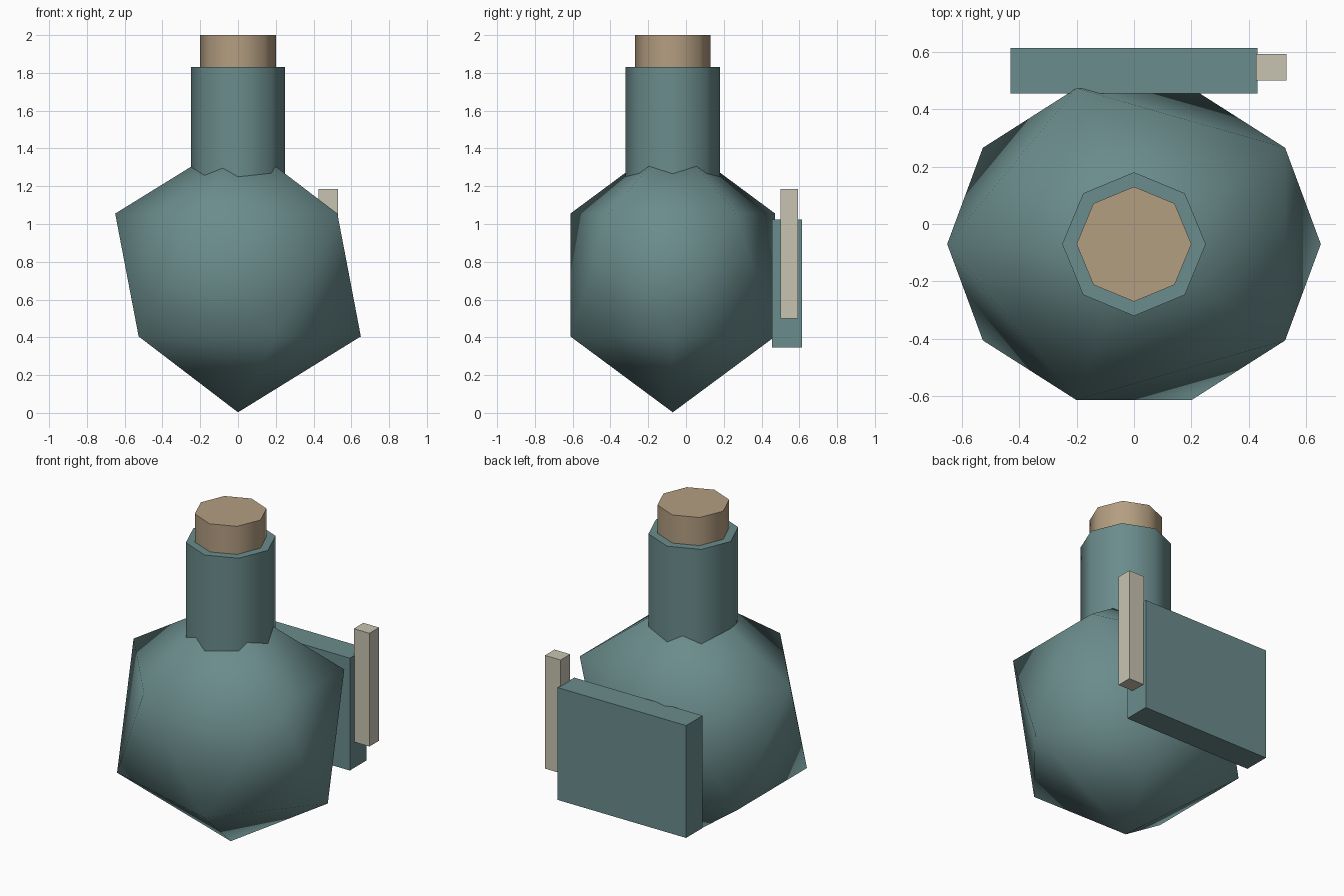
import bpy
import math

default = bpy.data.objects.get("Cube")
if default:
    bpy.data.objects.remove(default, do_unlink=True)

AXIS_Y = -0.07  # shared axis of the flask


def material(name, color):
    mat = bpy.data.materials.new(name)
    mat.use_nodes = True
    mat.diffuse_color = (*color, 1)
    mat.node_tree.nodes["Principled BSDF"].inputs["Base Color"].default_value = (*color, 1)
    return mat


teal = material("teal_glass", (0.147, 0.262, 0.262))
cork = material("cork_brown", (0.456, 0.342, 0.220))
pale = material("pale_wood", (0.578, 0.546, 0.440))


def finish(name, mat):
    obj = bpy.context.object
    obj.name = name
    obj.data.materials.append(mat)
    return obj


def octagon_cylinder(name, radius, bottom, top, mat):
    bpy.ops.mesh.primitive_cylinder_add(vertices=8, radius=radius, depth=top - bottom,
                                        location=(0, AXIS_Y, (top + bottom) / 2))
    bpy.ops.object.shade_smooth_by_angle(angle=math.radians(60))
    return finish(name, mat)


def box(name, low, high, mat):
    center = [(a + b) / 2 for a, b in zip(low, high)]
    bpy.ops.mesh.primitive_cube_add(size=1, location=center)
    bpy.context.object.scale = [b - a for a, b in zip(low, high)]
    return finish(name, mat)


# Faceted, smooth-shaded flask body, slightly flattened front to back
bpy.ops.mesh.primitive_ico_sphere_add(subdivisions=1, radius=0.727,
                                      location=(0, AXIS_Y, 0.73), rotation=(0, 0, math.pi))
bpy.context.object.scale = (1, 0.877, 1)
bpy.ops.object.shade_smooth()
finish("flask_body", teal)

# Neck and stopper
octagon_cylinder("neck", 0.25, 1.1, 1.83, teal)
octagon_cylinder("stopper", 0.2, 1.7, 2.0, cork)

# Back plate and the small stick beside it
box("back_plate", (-0.43, 0.455, 0.345), (0.43, 0.613, 1.025), teal)
box("side_stick", (0.425, 0.5, 0.5), (0.53, 0.592, 1.185), pale)
